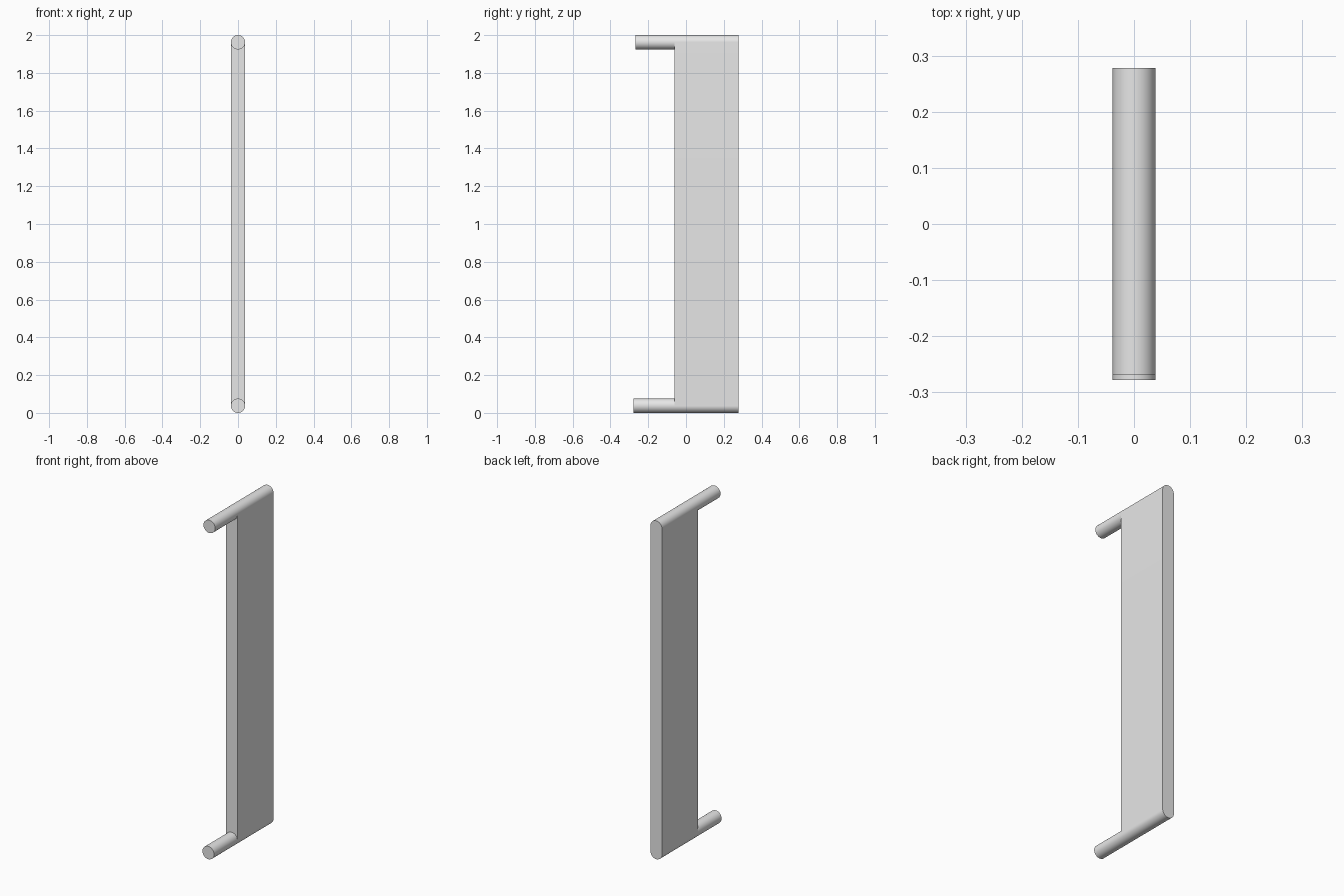
import bpy
import bmesh
from math import pi, sin, cos, radians

cube = bpy.data.objects.get("Cube")
if cube:
    bpy.data.objects.remove(cube, do_unlink=True)

RADIUS = 0.038
LOW, HIGH = RADIUS, 2 - RADIUS      # axis heights of the two pins
FRONT, BACK = -0.06, 0.278          # depth range of the panel
STEPS = 32                          # segments per half circle

grey = bpy.data.materials.new("light_grey")
grey.use_nodes = True
colour = (0.8, 0.8, 0.8, 1)
grey.diffuse_color = colour
grey.node_tree.nodes["Principled BSDF"].inputs["Base Color"].default_value = colour


def arc(z, start):
    """Half circle in the xz plane around height z."""
    return [(RADIUS * cos(start + pi * i / STEPS),
             z + RADIUS * sin(start + pi * i / STEPS)) for i in range(STEPS + 1)]


def extrude_profile(name, profile, y0, y1):
    """Solid made by sweeping an xz outline from y0 to y1."""
    bm = bmesh.new()
    face = bm.faces.new([bm.verts.new((x, y0, z)) for x, z in profile])
    swept = bmesh.ops.extrude_face_region(bm, geom=[face], use_keep_orig=True)
    verts = [g for g in swept["geom"] if isinstance(g, bmesh.types.BMVert)]
    bmesh.ops.translate(bm, vec=(0, y1 - y0, 0), verts=verts)
    bmesh.ops.recalc_face_normals(bm, faces=bm.faces)
    mesh = bpy.data.meshes.new(name)
    bm.to_mesh(mesh)
    bm.free()
    mesh.materials.append(grey)
    obj = bpy.data.objects.new(name, mesh)
    bpy.context.collection.objects.link(obj)
    bpy.ops.object.select_all(action="DESELECT")
    obj.select_set(True)
    bpy.context.view_layer.objects.active = obj
    bpy.ops.object.shade_smooth_by_angle(angle=radians(30))


# Flat panel with rounded top and bottom edges
extrude_profile("panel", arc(HIGH, 0) + arc(LOW, pi), FRONT, BACK)

# Round pins projecting forward in line with the rounded edges
for name, z, tip in (("lower_pin", LOW, -0.278), ("upper_pin", HIGH, -0.268)):
    extrude_profile(name, arc(z, 0)[:-1] + arc(z, pi)[:-1], tip, FRONT)
